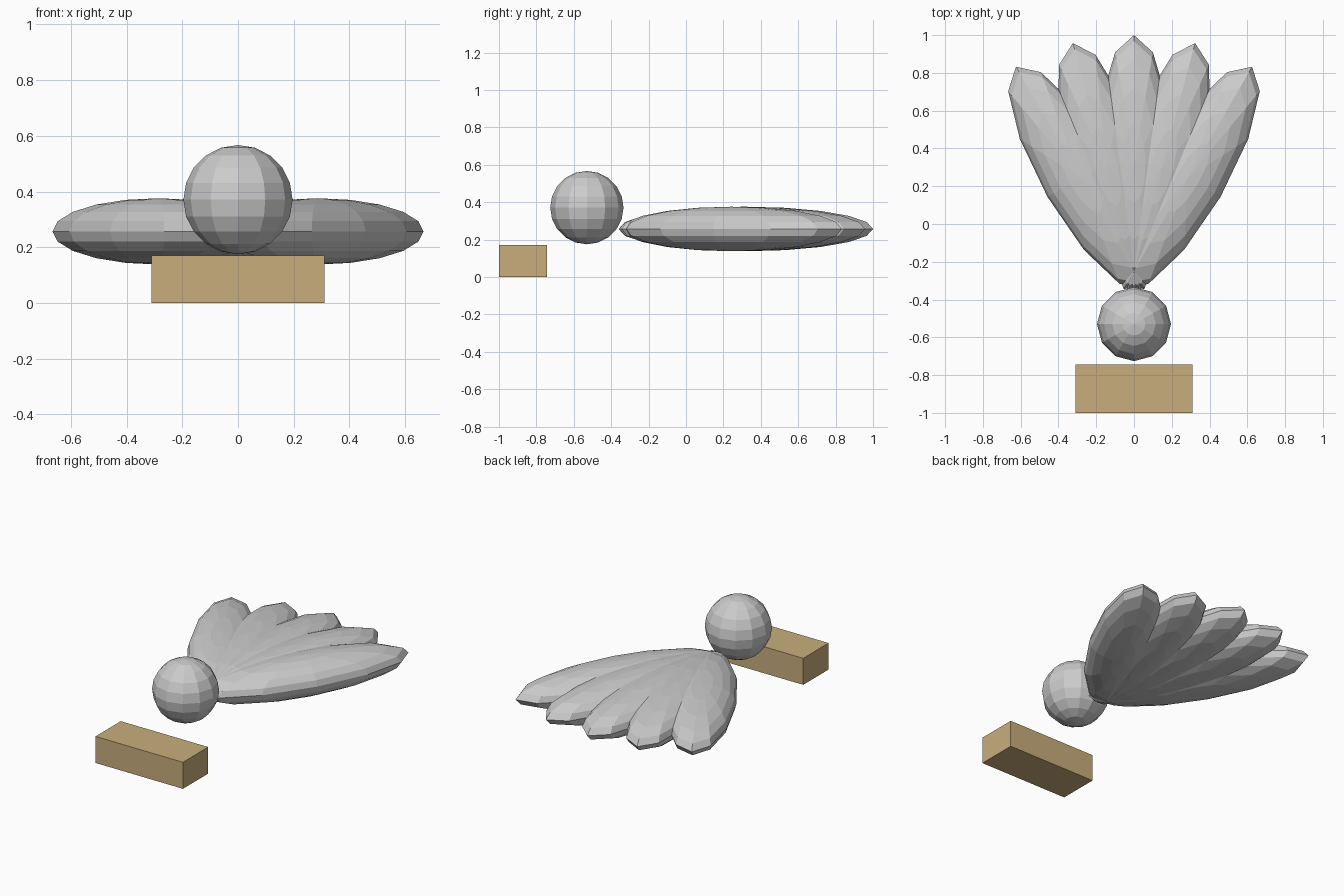
import bpy
from math import radians, sin, cos

if "Cube" in bpy.data.objects:
    bpy.data.objects.remove(bpy.data.objects["Cube"])


def ball(name, loc, scale, turn=0.0):
    """Low-poly flat-shaded ellipsoid, turned about the vertical axis."""
    bpy.ops.mesh.primitive_uv_sphere_add(segments=12, ring_count=10, radius=1,
                                         location=loc, rotation=(0, 0, turn))
    ob = bpy.context.object
    ob.name = name
    ob.scale = scale
    return ob


# Front block
bpy.ops.mesh.primitive_cube_add(size=1, location=(0, -0.872, 0.085))
block = bpy.context.object
block.name = "front_block"
block.scale = (0.62, 0.256, 0.17)
tan = bpy.data.materials.new("tan")
tan.diffuse_color = (0.58, 0.42, 0.2, 1)
tan.use_nodes = True
tan.node_tree.nodes["Principled BSDF"].inputs["Base Color"].default_value = tan.diffuse_color
block.data.materials.append(tan)

# Round head
ball("head", (0, -0.53, 0.371), (0.196, 0.196, 0.196))

# Tail feathers fanned about a shared pivot
pivot_y, reach = -0.25, 0.57
for i in range(-2, 3):
    a = radians(15 * i)
    ball(f"tail_feather_{i + 3}",
         (reach * sin(a), pivot_y + reach * cos(a), 0.257),
         (0.2, 0.68, 0.119), -a)
